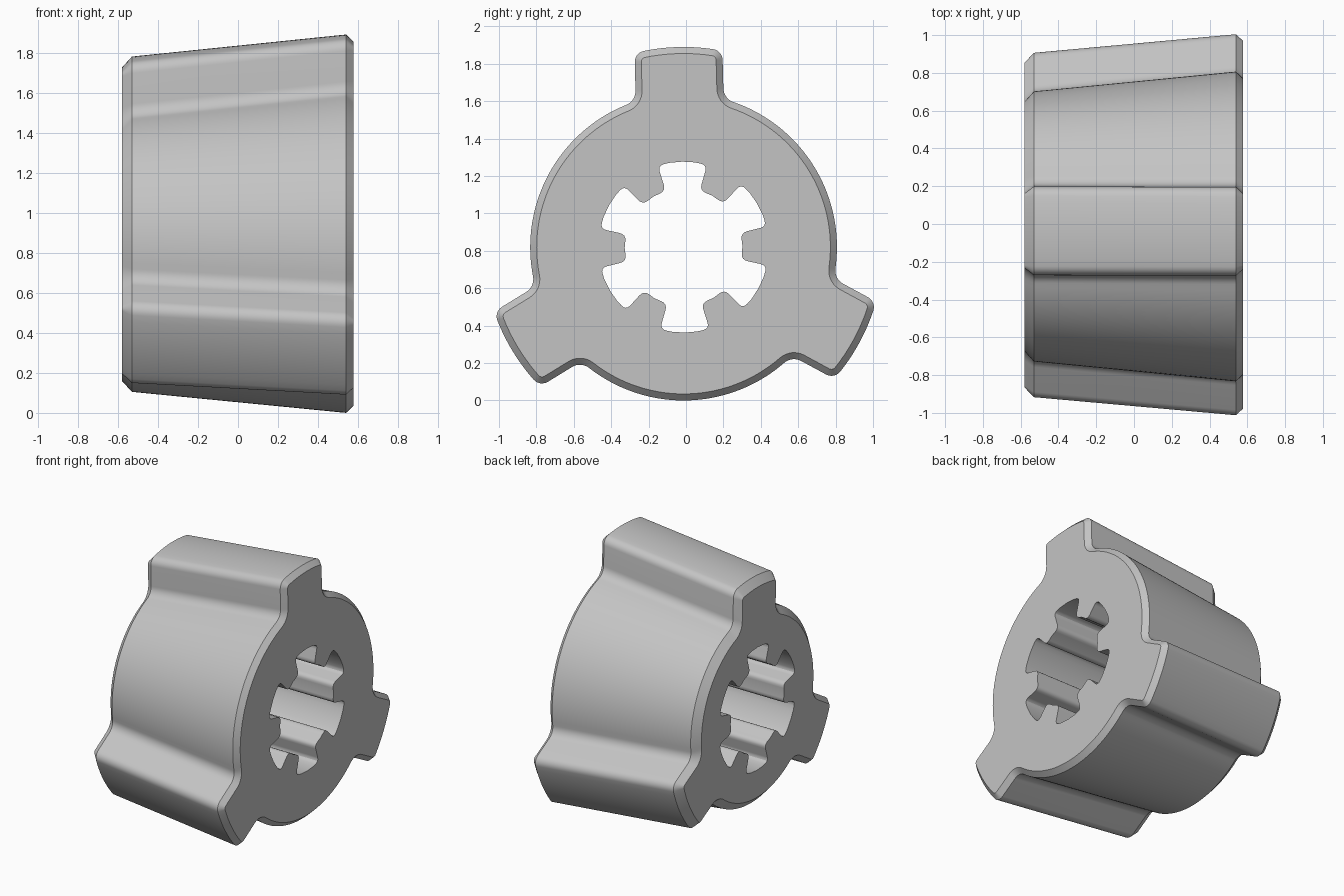
import bpy, bmesh
from math import sin, cos, pi, radians, sqrt, atan2
from mathutils import Vector

if "Cube" in bpy.data.objects:
    bpy.data.objects.remove(bpy.data.objects["Cube"], do_unlink=True)

CENTRE_Y, CENTRE_Z = -0.013, 0.82
TURN = radians(1.5)


def arc(cx, cy, r, a0, a1, n):
    return [Vector((cx + r * cos(a0 + (a1 - a0) * i / n),
                    cy + r * sin(a0 + (a1 - a0) * i / n))) for i in range(n + 1)]


def rotated(points, angle):
    c, s = cos(angle), sin(angle)
    return [Vector((p.x * c - p.y * s, p.x * s + p.y * c)) for p in points]


def outer_profile(body_r, tab_r, half_w, fillet, corner):
    """Round body with three filleted tabs; half a tab is mirrored, then repeated."""
    # rounded outer corner, tangent to tab end and tab side
    ky = half_w - corner
    kx = sqrt((tab_r - corner) ** 2 - ky ** 2)
    half = arc(0, 0, tab_r, 0, atan2(ky, kx), 5)
    half += arc(kx, ky, corner, atan2(ky, kx), pi / 2, 6)[1:]
    # hollow fillet, tangent to tab side and body
    fy = half_w + fillet
    fx = sqrt((body_r + fillet) ** 2 - fy ** 2)
    a = atan2(fy, fx)
    half += arc(fx, fy, fillet, -pi / 2, a - pi, 8)
    half += arc(0, 0, body_r, a, pi / 3, 18)[1:]
    lower = [Vector((p.x, -p.y)) for p in reversed(half[1:-1])]
    third = lower + half
    return [p for k in range(3) for p in rotated(third, pi / 2 + TURN + k * 2 * pi / 3)]


def rounded(points, sizes, n=4):
    """Round each corner of a closed outline whose size is above zero."""
    out = []
    for i, p in enumerate(points):
        if not sizes[i]:
            out.append(p)
            continue
        a = p + (points[i - 1] - p).normalized() * sizes[i]
        b = p + (points[(i + 1) % len(points)] - p).normalized() * sizes[i]
        for j in range(n + 1):
            t = j / n
            out.append(a * (1 - t) ** 2 + p * 2 * t * (1 - t) + b * t * t)
    return out


def splined_hole(root_r, tip_r, half_angle):
    """Six slots separated by six teeth."""
    points, sizes = [], []
    for k in range(6):
        mid = pi / 2 + radians(0.8) + k * pi / 3
        slot = arc(0, 0, root_r, mid - half_angle, mid + half_angle, 4)
        tip = arc(0, 0, tip_r, mid + half_angle, mid + pi / 3 - half_angle, 2)
        points += slot + tip
        sizes += [0.035, 0, 0, 0, 0.035, 0.035, 0, 0.035]
    return rounded(points, sizes)


bm = bmesh.new()


def ring(points, x):
    verts = [bm.verts.new((x, CENTRE_Y + p.x, CENTRE_Z + p.y)) for p in points]
    edges = [bm.edges.new((verts[i - 1], verts[i])) for i in range(len(verts))]
    return verts, edges


def skin(a, b):
    for i in range(len(a)):
        bm.faces.new((a[i - 1], a[i], b[i], b[i - 1]))


# Tapered outside with a chamfer at both ends
outer = [ring(outer_profile(*shape), x) for x, *shape in (
    (-0.58, 0.66, 0.905, 0.197, 0.12, 0.02),
    (-0.53, 0.715, 0.96, 0.235, 0.08, 0.06),
    (0.54, 0.82, 1.07, 0.235, 0.08, 0.06),
    (0.577, 0.785, 1.035, 0.2, 0.115, 0.025))]
for a, b in zip(outer, outer[1:]):
    skin(a[0], b[0])

# Straight toothed bore
hole = splined_hole(0.457, 0.315, radians(16.8))
bore = [ring(hole, -0.58), ring(hole, 0.577)]
skin(bore[0][0], bore[1][0])

# Flat end faces around the bore
for rim, inner, side in ((outer[0], bore[0], -1), (outer[-1], bore[1], 1)):
    bmesh.ops.triangle_fill(bm, use_beauty=True, edges=rim[1] + inner[1],
                            normal=(side, 0, 0))
bmesh.ops.recalc_face_normals(bm, faces=bm.faces[:])

mesh = bpy.data.meshes.new("splined_collar")
bm.to_mesh(mesh)
bm.free()
collar = bpy.data.objects.new("splined_collar", mesh)
bpy.context.collection.objects.link(collar)

# Plain grey finish
grey = bpy.data.materials.new("light_grey")
grey.use_nodes = True
colour = (0.55, 0.55, 0.55, 1)
grey.diffuse_color = colour
grey.node_tree.nodes["Principled BSDF"].inputs["Base Color"].default_value = colour
mesh.materials.append(grey)

bpy.ops.object.select_all(action="DESELECT")
collar.select_set(True)
bpy.context.view_layer.objects.active = collar
bpy.ops.object.shade_smooth_by_angle(angle=radians(30))
